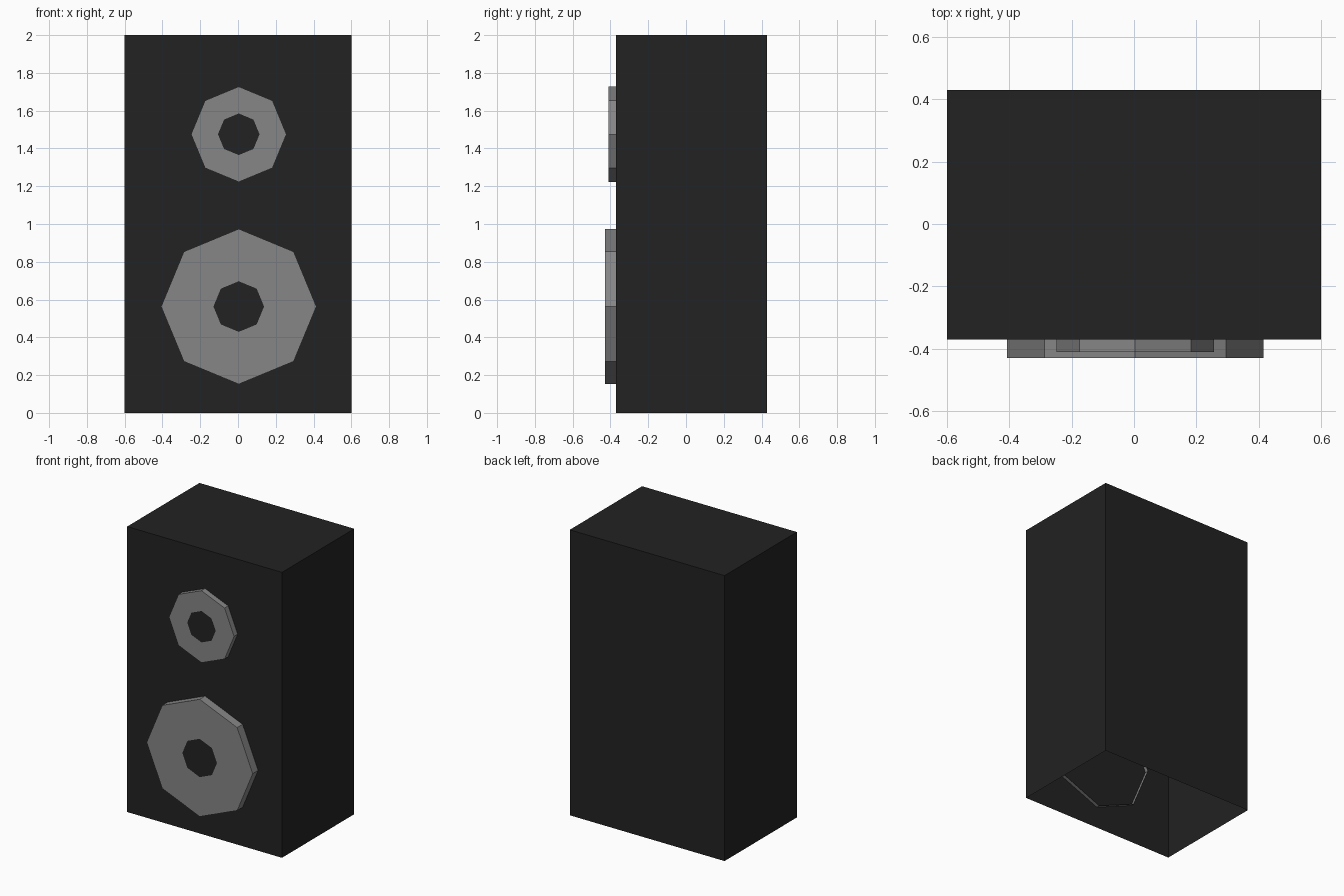
import bpy, bmesh, math

if "Cube" in bpy.data.objects:
    bpy.data.objects.remove(bpy.data.objects["Cube"])


def material(name, value):
    m = bpy.data.materials.new(name)
    m.diffuse_color = (value, value, value, 1)
    m.use_nodes = True
    m.node_tree.nodes["Principled BSDF"].inputs["Base Color"].default_value = m.diffuse_color
    return m


black = material("black_casing", 0.016)
grey = material("grey_cone", 0.24)


def add_object(name, bm, mats):
    mesh = bpy.data.meshes.new(name)
    bm.to_mesh(mesh)
    bm.free()
    for m in mats:
        mesh.materials.append(m)
    obj = bpy.data.objects.new(name, mesh)
    bpy.context.collection.objects.link(obj)
    return obj


def cabinet():
    # box casing, open underneath
    bm = bmesh.new()
    bmesh.ops.create_cube(bm, size=1)
    bmesh.ops.scale(bm, vec=(1.2, 0.8, 2.0), verts=bm.verts)
    bmesh.ops.translate(bm, vec=(0, 0.03, 1.0), verts=bm.verts)
    bottom = [f for f in bm.faces if f.normal.z < -0.9]
    bmesh.ops.delete(bm, geom=bottom, context='FACES_ONLY')
    return add_object("cabinet", bm, [black])


def driver(name, z, front, radius, hub):
    # eight-sided disc: rim walls, grey face ring, flush black hub
    bm = bmesh.new()
    rings = []
    for r, y in ((radius, -0.345), (radius, front), (hub, front)):
        rings.append([bm.verts.new((0.004 + r * math.cos(i * math.pi / 4), y,
                                    z + r * math.sin(i * math.pi / 4)))
                      for i in range(8)])
    for a, b in zip(rings, rings[1:]):
        for i in range(8):
            j = (i + 1) % 8
            bm.faces.new((a[j], a[i], b[i], b[j]))
    bm.faces.new(rings[-1]).material_index = 1
    bm.normal_update()
    # make the hub face forward and the rim face outward
    for f in bm.faces:
        c = f.calc_center_median()
        if f.normal.y > 0.5 or (abs(f.normal.y) < 0.5 and
                                f.normal.x * c.x + f.normal.z * (c.z - z) < 0):
            f.normal_flip()
    return add_object(name, bm, [grey, black])


cabinet()
driver("tweeter", 1.475, -0.41, 0.2525, 0.11)
driver("woofer", 0.563, -0.43, 0.411, 0.134)
